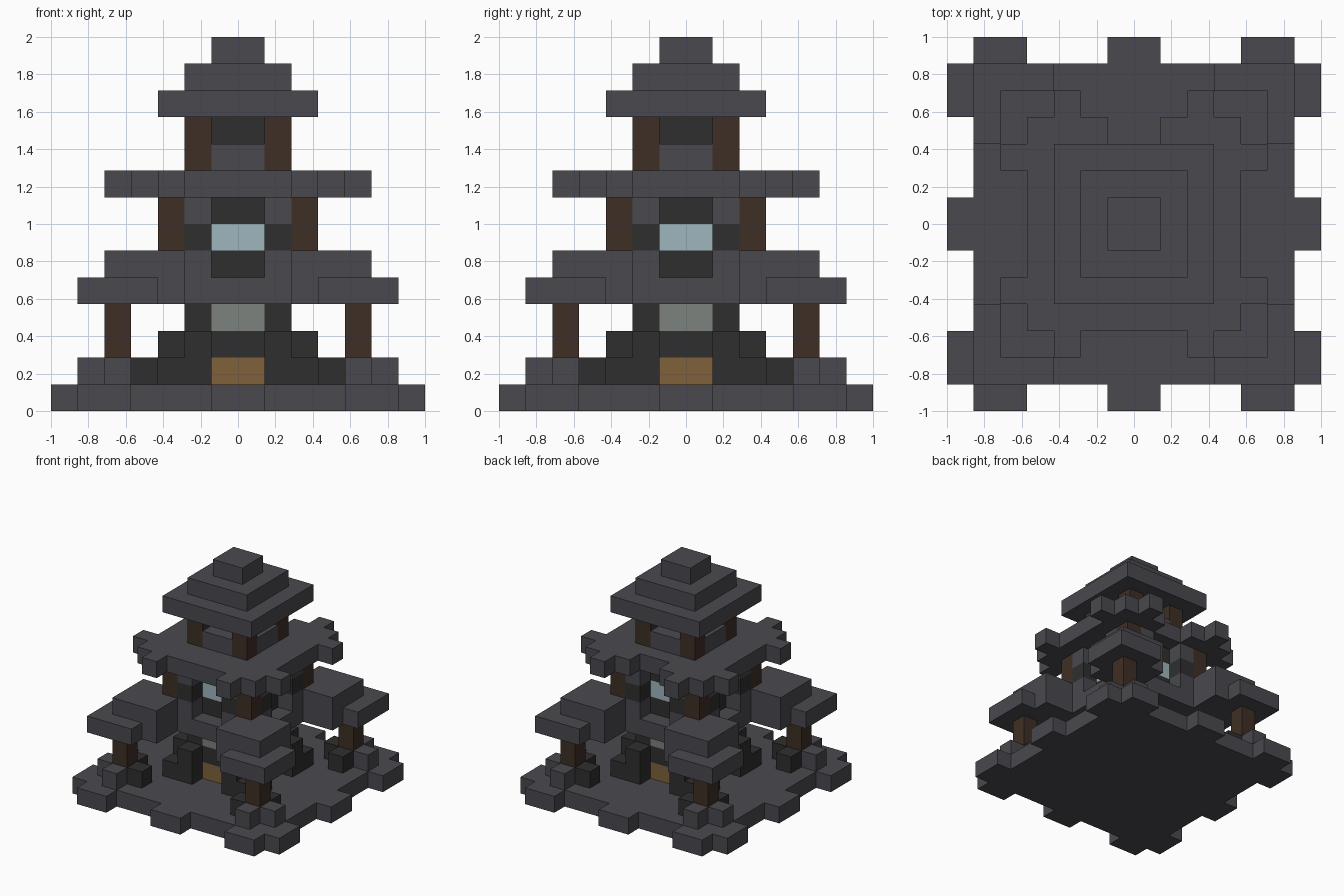
import bpy, bmesh
from mathutils import Vector

UNIT = 1 / 7  # edge of one building block

if "Cube" in bpy.data.objects:
    bpy.data.objects.remove(bpy.data.objects["Cube"], do_unlink=True)


def material(name, rgb):
    m = bpy.data.materials.new(name)
    m.use_nodes = True
    color = (*rgb, 1)
    m.diffuse_color = color
    bsdf = m.node_tree.nodes["Principled BSDF"]
    bsdf.inputs["Base Color"].default_value = color
    bsdf.inputs["Roughness"].default_value = 0.9
    return m


slate = material("slate_grey", (0.068, 0.066, 0.076))
dark = material("dark_stone", (0.028, 0.028, 0.028))
brown = material("dark_wood", (0.048, 0.028, 0.018))
gold = material("golden_wood", (0.216, 0.119, 0.044))
glass = material("pale_glass", (0.342, 0.468, 0.515))
pale = material("pale_stone", (0.202, 0.223, 0.209))


def box(x0, x1, y0, y1, z0, z1):
    return {(x, y, z) for x in range(x0, x1)
            for y in range(y0, y1) for z in range(z0, z1)}


def slab(r, z0, z1):
    return box(-r, r, -r, r, z0, z1)


def around(*b):
    """Repeat a box on all sides: mirror in x and y, and swap the two axes."""
    cells = box(*b)
    cells |= {(y, x, z) for x, y, z in cells}
    cells |= {(-1 - x, y, z) for x, y, z in cells}
    return cells | {(x, -1 - y, z) for x, y, z in cells}


def build(name, cells, mat):
    """Skin the outside of a group of blocks and merge its flat faces."""
    bm = bmesh.new()
    for c in cells:
        for axis in range(3):
            for s in (-1, 1):
                n = [0, 0, 0]
                n[axis] = s
                if tuple(a + b for a, b in zip(c, n)) in cells:
                    continue
                u, v = Vector(), Vector()
                u[(axis + 1) % 3] = v[(axis + 2) % 3] = 1
                p = Vector(c)
                p[axis] += max(s, 0)
                loop = [p, p + u, p + u + v, p + v][::s]
                bm.faces.new([bm.verts.new(q * UNIT) for q in loop])
    bmesh.ops.remove_doubles(bm, verts=bm.verts, dist=0.001)
    bmesh.ops.dissolve_limit(bm, angle_limit=0.01, verts=bm.verts, edges=bm.edges)
    mesh = bpy.data.meshes.new(name)
    bm.to_mesh(mesh)
    bm.free()
    mesh.materials.append(mat)
    obj = bpy.data.objects.new(name, mesh)
    bpy.context.collection.objects.link(obj)


# Base with tabs on its edge
build("base", slab(6, 0, 1) | around(4, 6, 6, 7, 0, 1) | around(-1, 1, 6, 7, 0, 1), slate)

# Corner posts and their footings
build("outer_posts", around(4, 5, 4, 5, 1, 4), brown)
build("outer_footings", around(4, 5, 5, 6, 1, 2), slate)
build("inner_footings", around(4, 5, 3, 4, 1, 2), dark)

# Ground floor
doors = around(-1, 1, 1, 2, 1, 2)
panels = around(-1, 1, 1, 2, 3, 4)
build("doors", doors, gold)
build("wall_panels", panels, pale)
build("ground_floor_walls", (slab(2, 1, 4) - doors - panels)
      | around(1, 2, 2, 3, 1, 3) | around(2, 3, 2, 3, 1, 2), dark)

# Lower roof: a centre slab with a stepped cap on each corner
build("lower_roof", (slab(3, 4, 5) | around(3, 6, 3, 6, 4, 5)
      | around(2, 5, 2, 5, 4, 6) | around(1, 2, 2, 3, 5, 6)), slate)

# Middle floor
windows = around(-1, 1, 1, 2, 6, 7)
build("windows", windows, glass)
build("middle_floor_walls", (slab(2, 5, 8) - windows) | around(1, 2, 2, 3, 6, 7), dark)
build("roof_brackets", around(1, 2, 2, 3, 7, 8), slate)
build("middle_posts", around(2, 3, 2, 3, 6, 8), brown)

# Middle roof with small tabs and a notch at the back
build("middle_roof", (slab(4, 8, 9) | around(2, 3, 4, 5, 8, 9))
      - box(-1, 1, 3, 4, 8, 9), slate)

# Top floor
build("top_posts", around(1, 2, 1, 2, 9, 11), brown)
build("top_railings", around(-1, 1, 1, 2, 9, 10), slate)
build("top_core", slab(1, 9, 11), dark)

# Stepped top roof
build("top_roof", slab(3, 11, 12) | slab(2, 12, 13) | slab(1, 13, 14), slate)
